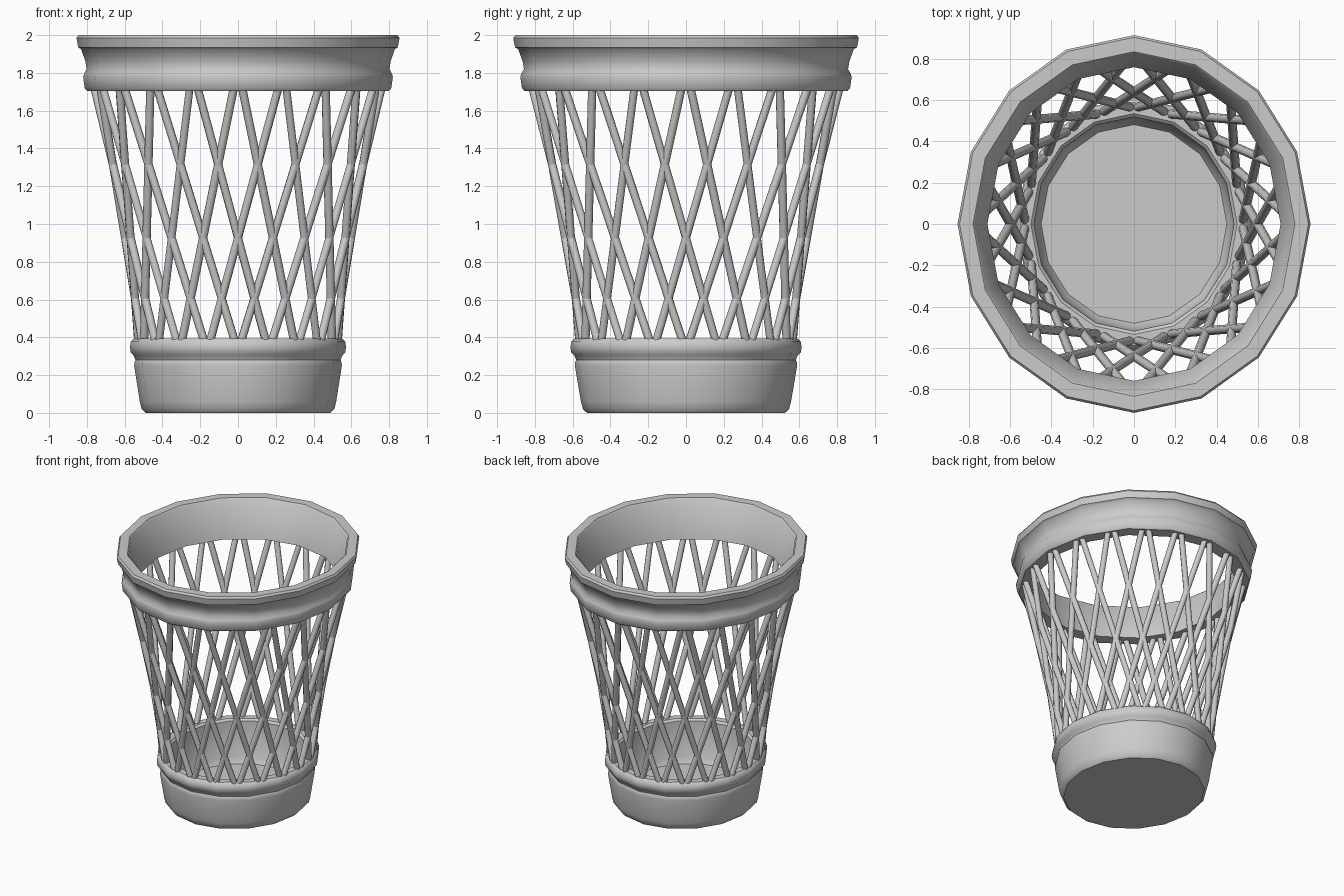
import bpy, bmesh, math
from mathutils import Vector

if "Cube" in bpy.data.objects:
    bpy.data.objects.remove(bpy.data.objects["Cube"])

SIDES = 16
OVAL = 1.07      # the basket is slightly deeper than wide
RODS = 20        # per lean direction
LEAN = math.radians(33)


def finish(name, bm, angle):
    bmesh.ops.recalc_face_normals(bm, faces=bm.faces)
    me = bpy.data.meshes.new(name)
    bm.to_mesh(me)
    bm.free()
    ob = bpy.data.objects.new(name, me)
    bpy.context.collection.objects.link(ob)
    bpy.ops.object.select_all(action='DESELECT')
    ob.select_set(True)
    bpy.context.view_layer.objects.active = ob
    bpy.ops.object.shade_smooth_by_angle(angle=math.radians(angle))
    return ob


def lathe(name, profile, closed):
    """Revolve (radius, z) points; open profiles get capped ends."""
    bm = bmesh.new()
    rings = []
    for r, z in profile:
        rings.append([bm.verts.new((r * math.cos(a), OVAL * r * math.sin(a), z))
                      for a in (2 * math.pi * i / SIDES for i in range(SIDES))])
    pairs = list(zip(rings, rings[1:]))
    if closed:
        pairs.append((rings[-1], rings[0]))
    else:
        bm.faces.new(rings[0])
        bm.faces.new(rings[-1])
    for a, b in pairs:
        for i in range(SIDES):
            j = (i + 1) % SIDES
            bm.faces.new((a[i], a[j], b[j], b[i]))
    return finish(name, bm, 40)


# Solid-walled cup at the bottom
lathe("base_cup", [
    (0.49, 0.0), (0.51, 0.02), (0.52, 0.06), (0.55, 0.25), (0.548, 0.27),
    (0.543, 0.28), (0.553, 0.305), (0.568, 0.32), (0.572, 0.35), (0.567, 0.38),
    (0.55, 0.395), (0.50, 0.395), (0.485, 0.38), (0.475, 0.10), (0.45, 0.06)], False)

# Moulded top rim
lathe("top_rim", [
    (0.71, 1.705), (0.80, 1.705), (0.812, 1.72), (0.82, 1.78), (0.815, 1.795),
    (0.802, 1.82), (0.808, 1.86), (0.83, 1.925), (0.846, 1.935), (0.855, 1.985),
    (0.845, 2.0), (0.78, 2.0), (0.77, 1.99)], True)


# Lattice of straight rods leaning both ways
def point(r, a, z):
    return Vector((r * math.cos(a), OVAL * r * math.sin(a), z))


bm = bmesh.new()
for lean in (-1, 1):
    for i in range(RODS):
        mid = -math.pi / 2 + 2 * math.pi * i / RODS
        low = point(0.528, mid - lean * LEAN / 2, 0.37)
        high = point(0.762, mid + lean * LEAN / 2, 1.73)
        axis = high - low
        turn = axis.to_track_quat('Z', 'Y').to_matrix().to_4x4()
        turn.translation = (low + high) / 2
        bmesh.ops.create_cone(bm, cap_ends=True, segments=8, radius1=0.022,
                              radius2=0.022, depth=axis.length, matrix=turn)
finish("lattice_rods", bm, 50)
